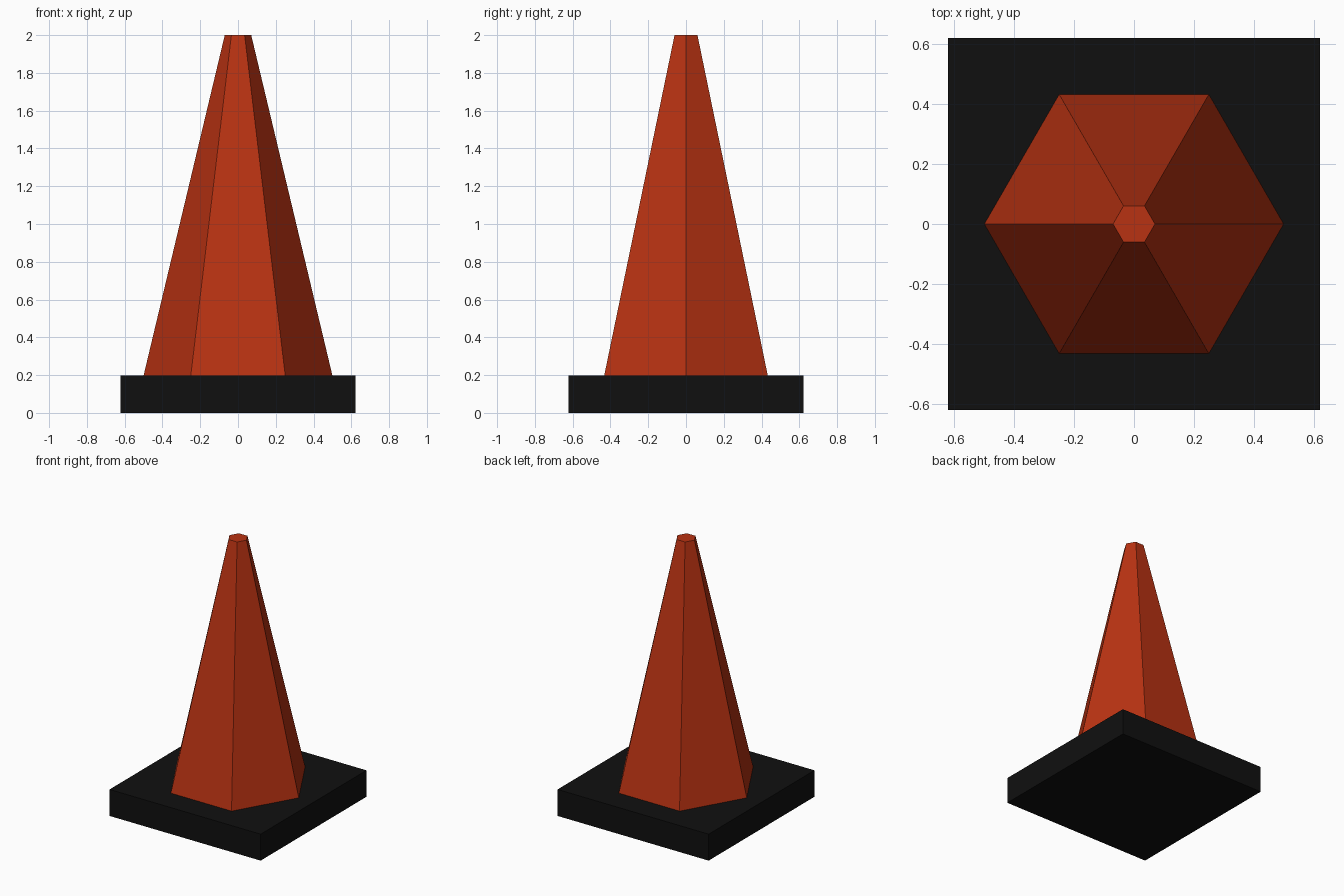
import bpy, bmesh, math
from mathutils import Matrix

if "Cube" in bpy.data.objects:
    bpy.data.objects.remove(bpy.data.objects["Cube"])

BASE_HALF = 0.622
BASE_TOP = 0.197
HEIGHT = 2.0


def material(name, colour):
    mat = bpy.data.materials.new(name)
    mat.diffuse_color = (*colour, 1.0)
    mat.use_nodes = True
    mat.node_tree.nodes["Principled BSDF"].inputs["Base Color"].default_value = mat.diffuse_color
    return mat


def add_object(name, bm, mat):
    mesh = bpy.data.meshes.new(name)
    bm.to_mesh(mesh)
    bm.free()
    mesh.materials.append(mat)
    obj = bpy.data.objects.new(name, mesh)
    bpy.context.collection.objects.link(obj)
    return obj


orange = material("orange", (0.48, 0.032, 0.006))
black = material("black", (0.005, 0.005, 0.005))

# Square base slab
bm = bmesh.new()
bmesh.ops.create_cube(
    bm, size=1.0,
    matrix=Matrix.Translation((0, 0, BASE_TOP / 2))
    @ Matrix.Diagonal((2 * BASE_HALF, 2 * BASE_HALF, BASE_TOP, 1)))
add_object("base", bm, black)

# Six-sided tapered body with corners on the x axis and a flat tip
bm = bmesh.new()
body_height = HEIGHT - BASE_TOP
bmesh.ops.create_cone(
    bm, cap_ends=True, segments=6, radius1=0.5, radius2=0.07, depth=body_height,
    matrix=Matrix.Translation((0, 0, BASE_TOP + body_height / 2)))
corner = max(bm.verts, key=lambda v: v.co.x)
turn = -math.atan2(corner.co.y, corner.co.x)
bmesh.ops.rotate(bm, verts=bm.verts, cent=(0, 0, 0), matrix=Matrix.Rotation(turn, 3, 'Z'))
add_object("cone_body", bm, orange)
